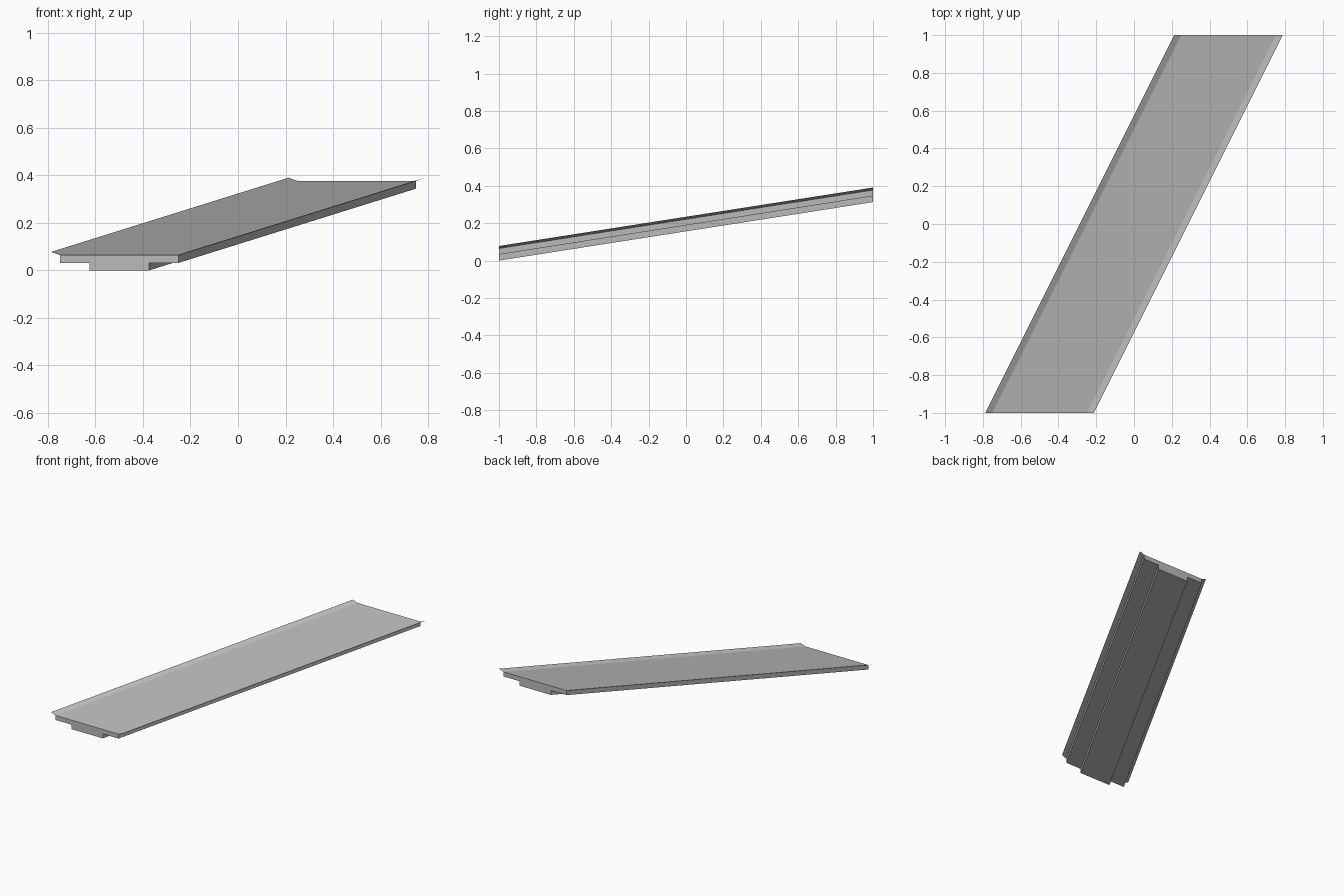
import bpy
import bmesh
from mathutils import Vector

cube = bpy.data.objects.get("Cube")
if cube:
    bpy.data.objects.remove(cube, do_unlink=True)

# One plain grey for the whole ramp
grey = bpy.data.materials.new("plain grey")
grey.use_nodes = True
grey.diffuse_color = (0.5, 0.5, 0.5, 1)
grey.node_tree.nodes["Principled BSDF"].inputs["Base Color"].default_value = (0.5, 0.5, 0.5, 1)

# Every part runs along the same slanted, rising path
START = Vector((-0.5, -1, 0))
RUN = Vector((1, 2, 0.3125))
HALF = 0.25       # half width of the deck
RIB_TOP = 0.032
DECK_TOP = 0.0645


def sweep(name, profile, closed=True):
    """Sweep an x/z profile along the ramp; open profiles become thin sheets."""
    bm = bmesh.new()
    near = [bm.verts.new(START + Vector((x, 0, z))) for x, z in profile]
    far = [bm.verts.new(v.co + RUN) for v in near]
    n = len(profile)
    for i in range(n if closed else n - 1):
        j = (i + 1) % n
        bm.faces.new((near[i], near[j], far[j], far[i]))
    if closed:
        bm.faces.new(near[::-1])
        bm.faces.new(far)
        bmesh.ops.recalc_face_normals(bm, faces=bm.faces)
    mesh = bpy.data.meshes.new(name)
    bm.to_mesh(mesh)
    bm.free()
    mesh.materials.append(grey)
    obj = bpy.data.objects.new(name, mesh)
    bpy.context.collection.objects.link(obj)
    return obj


# Deck and centre rib share one stepped section
half_section = [(HALF / 2, 0), (HALF / 2, RIB_TOP), (HALF, RIB_TOP), (HALF, DECK_TOP)]
sweep("ramp_deck", half_section + [(-x, z) for x, z in reversed(half_section)])

# Flared lips along both edges, facing up and inwards
lip = [(HALF, DECK_TOP), (HALF + 0.037, 0.078)]
sweep("left_lip", lip, closed=False)
sweep("right_lip", [(-x, z) for x, z in reversed(lip)], closed=False)
